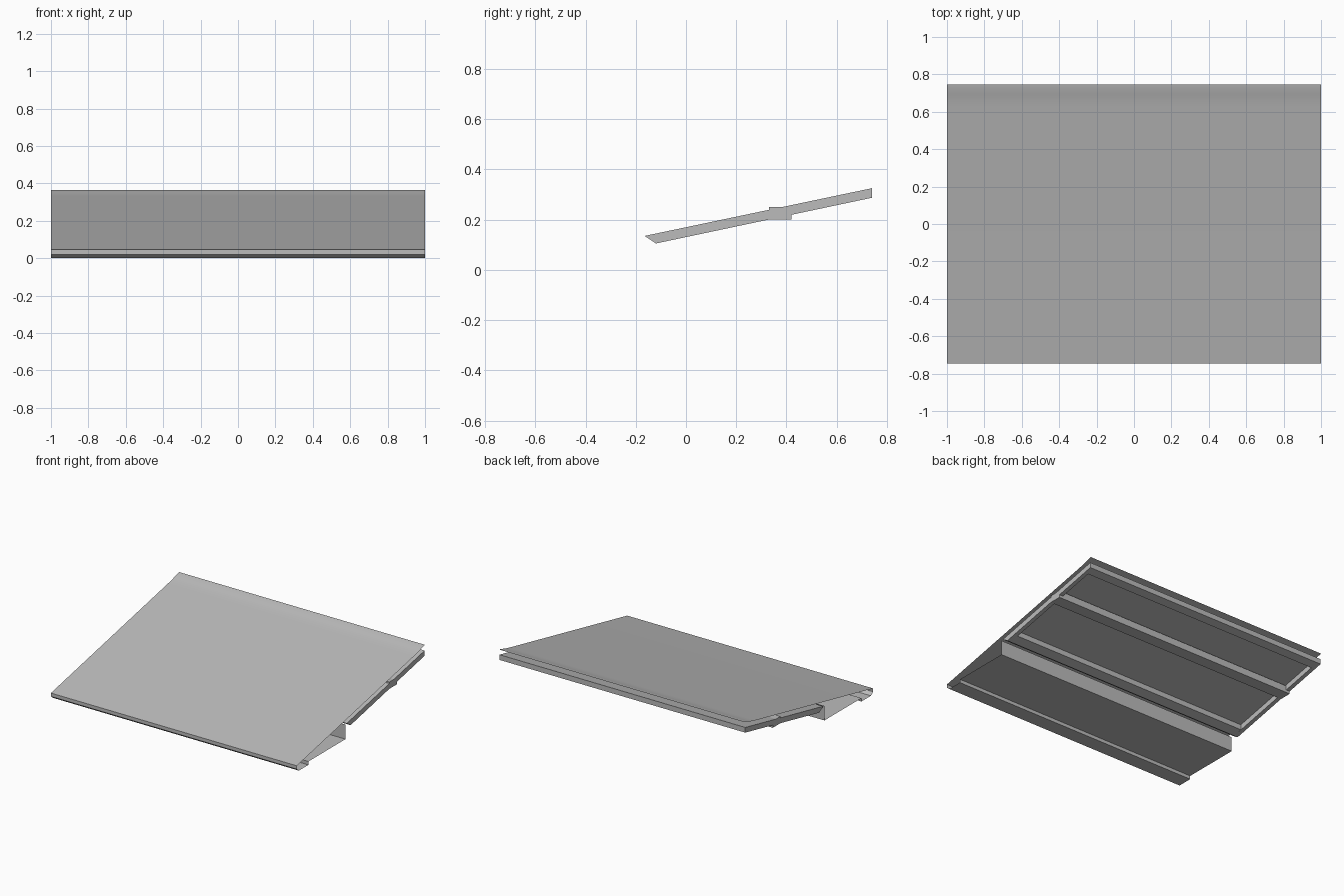
import bpy
import bmesh
import math

cube = bpy.data.objects.get("Cube")
if cube:
    bpy.data.objects.remove(cube, do_unlink=True)

grey = bpy.data.materials.new("plain grey")
grey.use_nodes = True
grey.diffuse_color = (0.5, 0.5, 0.5, 1)
grey.node_tree.nodes["Principled BSDF"].inputs["Base Color"].default_value = (0.5, 0.5, 0.5, 1)

SLOPE = 0.21


def frame_top(y):
    return 0.325 + SLOPE * (y - 0.74)


def frame_bottom(y):
    return frame_top(y) - 0.038


def extrude(name, profile, x0, x1, closed=True):
    """Sweep a (y, z) profile along x, as a solid or as an open sheet."""
    bm = bmesh.new()
    a = [bm.verts.new((x0, y, z)) for y, z in profile]
    b = [bm.verts.new((x1, y, z)) for y, z in profile]
    n = len(profile)
    for i in range(n if closed else n - 1):
        j = (i + 1) % n
        bm.faces.new((a[i], a[j], b[j], b[i]))
    if closed:
        bm.faces.new(a)
        bm.faces.new(b)
        bmesh.ops.recalc_face_normals(bm, faces=bm.faces)
    mesh = bpy.data.meshes.new(name)
    bm.to_mesh(mesh)
    bm.free()
    mesh.materials.append(grey)
    obj = bpy.data.objects.new(name, mesh)
    bpy.context.collection.objects.link(obj)
    return obj


def member(y0, y1):
    return [(y0, frame_top(y0)), (y0, frame_bottom(y0)),
            (y1, frame_bottom(y1)), (y1, frame_top(y1))]


# Sloped top sheet with a gently raised rear lip
top = extrude("top_panel", [(0.745, 0.365), (0.72, 0.36), (0.69, 0.35), (0.66, 0.341),
                            (0.62, 0.332), (-0.745, 0.045)], -1, 1, closed=False)
bpy.context.view_layer.objects.active = top
top.select_set(True)
bpy.ops.object.shade_smooth_by_angle(angle=math.radians(30))
top.select_set(False)

# Folded front edge, stepped underside and rear wall of the front section
extrude("front_underside", [(-0.745, 0.045), (-0.745, 0.02), (-0.72, 0.0), (-0.61, 0.0),
                            (-0.61, 0.025), (-0.18, 0.025), (-0.18, 0.132)],
        -1, 1, closed=False)

# Frame below the top sheet: side rails, front and rear members, thin pan
rail = [(-0.165, 0.135), (-0.12, 0.105), (0.74, 0.287), (0.74, 0.325)]
extrude("left_rail", rail, 0.97, 1)
extrude("right_rail", rail, -1, -0.97)
extrude("frame_front", [(-0.165, 0.135), (-0.12, 0.105),
                        (-0.05, frame_bottom(-0.05)), (-0.05, frame_top(-0.05))], -0.97, 0.97)
extrude("frame_rear", member(0.68, 0.74), -0.97, 0.97)
extrude("frame_pan", [(0.68, frame_top(0.68)), (-0.05, frame_top(-0.05))],
        -0.97, 0.97, closed=False)

# Cross bar through the frame
extrude("cross_bar", [(0.33, 0.2), (0.42, 0.2), (0.42, 0.25), (0.33, 0.25)], -1, 1)
